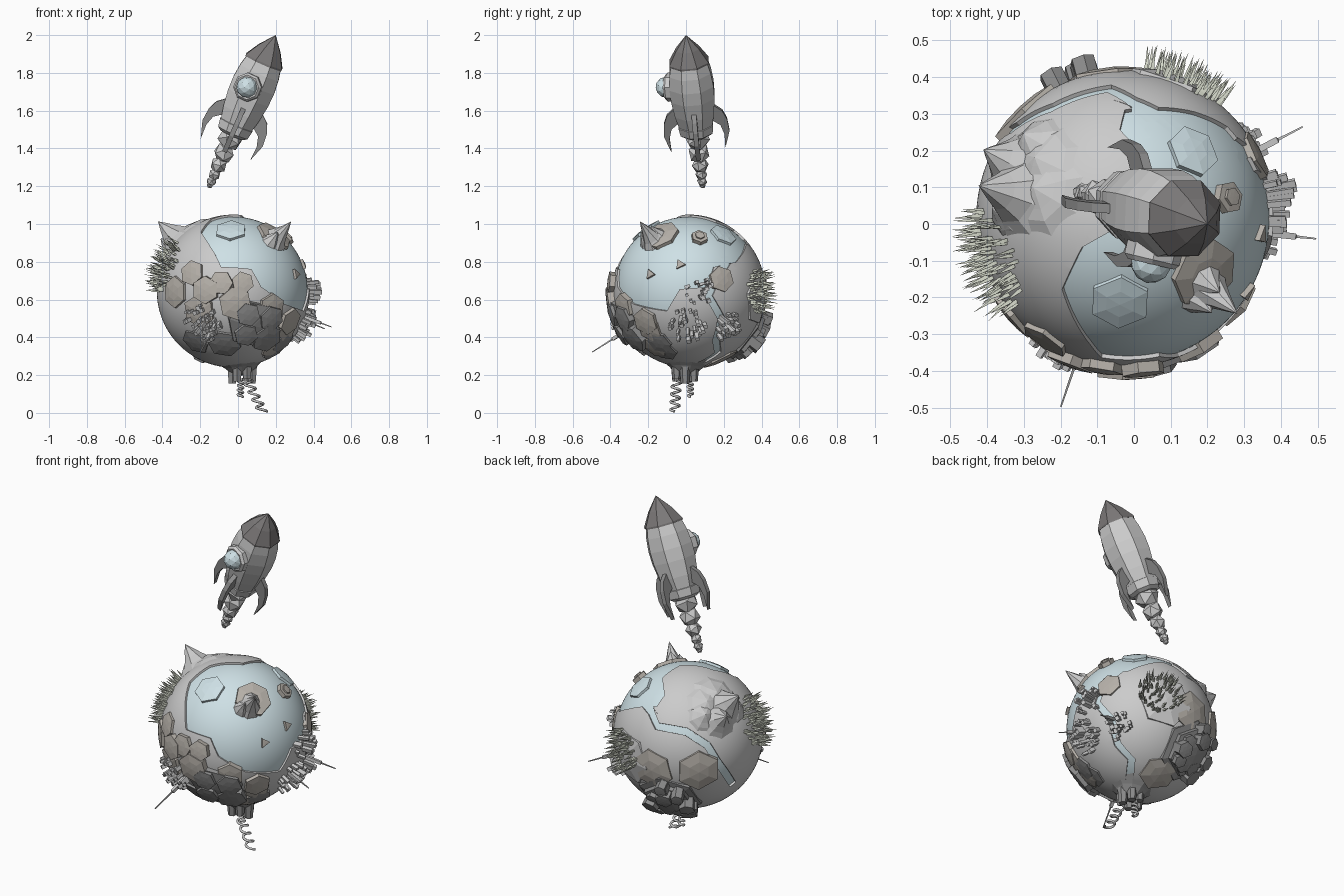
import bpy, bmesh, random
from math import sin, cos, pi, radians, atan2, sqrt
from mathutils import Vector, Matrix

if "Cube" in bpy.data.objects:
    bpy.data.objects.remove(bpy.data.objects["Cube"])

random.seed(4)
C, R = Vector((-0.025, 0.015, 0.645)), 0.405
parts = {}
BLUE, BROWN, DARK, GREEN = (.62, .75, .79), (.47, .44, .40), (.27, .27, .27), (.72, .75, .64)
LAND, NOSE = (.55, .55, .54), (.2, .19, .19)

# view: centre of planet on sheet, scale, camera azimuth, camera elevation
VIEWS = {'F': (234, 292, 189, 0, 0), 'R': (689, 292, 189, 90, 0), 'T': (1125, 219, 368, 0, 90),
         'A': (235, 730, 190, 35, 28), 'L': (692, 736, 190, 215, 28), 'B': (1142, 731, 190, 145, -28)}


def at(view, px, py):
    """Direction from the planet centre to a point seen in a view."""
    cx, cy, s, a, e = VIEWS[view]
    a, e = radians(a), radians(e)
    d = Vector((sin(a) * cos(e), -cos(a) * cos(e), sin(e)))
    r = Vector((cos(a), sin(a), 0))
    u, v = (px - cx) / s, (cy - py) / s
    return (r * u + d.cross(r) * v + d * sqrt(max(0, R * R - u * u - v * v))).normalized()


def frame(d, spin=0, h=0):
    d = Vector(d).normalized()
    return (Matrix.Translation(C + d * (R + h)) @ d.to_track_quat('Z', 'Y').to_matrix().to_4x4()
            @ Matrix.Rotation(spin, 4, 'Z'))


def mesh_of(name, color=None):
    return parts.setdefault(name, (bmesh.new(), color))[0]


def lathe(name, M, profile, n, color=None):
    """Turned n-sided solid; profile holds (radius, height), bottom to top."""
    bm, rings = mesh_of(name, color), []
    for r, h in profile:
        rings.append([bm.verts.new(M @ Vector((r * cos(2 * pi * (i + .5) / n), r * sin(2 * pi * (i + .5) / n), h)))
                      for i in range(n if r > 0 else 1)])
    for a, b in zip(rings, rings[1:]):
        for i in range(n):
            j = (i + 1) % n
            q = [a[i % len(a)], a[j % len(a)], b[j % len(b)], b[i % len(b)]]
            bm.faces.new(list(dict.fromkeys(q)))
    if len(rings[0]) > 1:
        bm.faces.new(rings[0][::-1])
    if len(rings[-1]) > 1:
        bm.faces.new(rings[-1])


def plate(name, d, r, h, color, n=6, spin=0):
    g = r * r / (2 * R)
    lathe(name, frame(d, spin), [(r, -.015 - g), (r, h - g), (r / 2, h - g / 4), (0, h)], n, color)


def scatter(d, radius, count):
    M = frame(d)
    for _ in range(count):
        t, q = random.uniform(0, 2 * pi), radius * sqrt(random.random())
        yield (M @ Vector((q * cos(t), q * sin(t), 0)) - C).normalized(), q / radius


def ribbon(path, w):
    sides = []
    for i, p in enumerate(path):
        t = path[min(i + 1, len(path) - 1)] - path[max(i - 1, 0)]
        sides.append(p.cross(t).normalized() * w)
    return ([(p + s).normalized() for p, s in zip(path, sides)]
            + [(p - s).normalized() for p, s in zip(path, sides)][::-1])


# Planet: sphere cut along the shorelines, water sunk below the land
ocean = [at(*p) for p in [
    ('T', 1082, 248), ('T', 1062, 290), ('T', 1090, 345), ('F', 222, 268), ('F', 252, 270), ('F', 262, 288),
    ('F', 285, 305), ('R', 667, 312), ('R', 680, 290), ('R', 708, 288), ('R', 714, 268), ('R', 730, 264),
    ('T', 1228, 127), ('T', 1195, 112), ('T', 1125, 110), ('T', 1120, 130), ('T', 1150, 165), ('T', 1140, 215)]]
back_river = ribbon([at('T', 1150, 122), at('T', 1112, 95)] + [at('L', *p) for p in [
    (637, 690), (652, 712), (660, 732), (690, 738), (712, 752), (722, 768), (738, 790)]], .05)
side_river = ribbon([at('R', 728, 262)] + [at('B', *p) for p in [
    (1100, 690), (1093, 708), (1108, 725), (1115, 750), (1130, 765), (1130, 788)]], .05)
waters = [ocean, back_river, side_river]


def inside(p, poly):
    if p.dot(sum(poly, Vector())) < 0:
        return False
    tan = [v - p * v.dot(p) for v in poly]
    turn = sum(atan2(p.dot(a.cross(b)), a.dot(b)) for a, b in zip(tan, tan[1:] + tan[:1]))
    return abs(turn) > pi


planet = mesh_of('planet')
bmesh.ops.create_icosphere(planet, subdivisions=5, radius=R)
for poly in waters:
    for a, b in zip(poly, poly[1:] + poly[:1]):
        reach = (a - b).length * R / 2 + .03
        mid = (a + b) / 2 * R
        fs = [f for f in planet.faces if (f.calc_center_median() - mid).length < reach]
        geom = fs + list({e for f in fs for e in f.edges}) + list({v for f in fs for v in f.verts})
        bmesh.ops.bisect_plane(planet, geom=geom, dist=1e-5, plane_co=(0, 0, 0), plane_no=a.cross(b).normalized())
wet = {f for f in planet.faces if any(inside(f.calc_center_median().normalized(), w) for w in waters)}
for f in planet.faces:
    f.smooth, f.material_index = True, int(f in wet)
shore = [e for e in planet.edges if sum(f in wet for f in e.link_faces) == 1]
walls = [[v.co.copy() for v in e.verts] for e in shore]
bmesh.ops.split_edges(planet, edges=shore)
for v in {v for f in planet.faces if f.material_index for v in f.verts}:
    v.co *= .972
for a, b in walls:
    planet.faces.new([planet.verts.new(c) for c in (a, b, b * .972, a * .972)])
bmesh.ops.translate(planet, verts=planet.verts, vec=C)

# Overlapping hexagonal rock plates: view, position, radius, height
for v, x, y, r, h in [('F', 176, 293, .085, .016), ('F', 193, 274, .07, .014), ('F', 207, 291, .075, .028),
                      ('F', 222, 284, .065, .024), ('F', 243, 284, .06, .03), ('F', 236, 304, .09, .036),
                      ('F', 200, 312, .09, .018), ('F', 272, 308, .075, .02), ('F', 290, 322, .075, .02),
                      ('R', 650, 330, .07, .014), ('R', 722, 280, .07, .009), ('R', 655, 348, .07, .012),
                      ('L', 655, 776, .12, .01), ('L', 703, 778, .12, .014), ('B', 1160, 778, .11, .01)]:
    plate('rock_plates', at(v, x, y), r, h, BROWN, 6, random.choice([0, .2, .5]))
for v, x, y, r, h in [('F', 253, 325, .135, .026), ('F', 266, 337, .085, .036), ('F', 270, 318, .07, .036),
                      ('F', 246, 333, .065, .042), ('F', 248, 314, .065, .04), ('F', 225, 345, .09, .014),
                      ('F', 283, 343, .07, .014), ('R', 665, 352, .07, .01), ('F', 196, 343, .08, .01)]:
    plate('dark_plates', at(v, x, y), r, h, DARK, 6, .3)

# Stepped basalt columns at the lower back
basalt = at('B', 1190, 754)
for r, h in [(.175, .015), (.14, .035), (.1, .055)]:
    plate('basalt_columns', basalt, r, h, DARK, 6, .2)
for d, q in scatter(basalt, .14, 13):
    plate('basalt_columns', d, random.uniform(.035, .05), random.uniform(.045, .085), DARK, 6, .2)

# Islands in the ocean, and the land shelf under the rear forest
plate('islands', at('T', 1207, 275), .1, .008, BROWN, 7)
plate('islands', at('T', 1229, 198), .045, .012, BROWN, 6)
plate('islands', at('T', 1229, 198), .026, .02, BROWN, 6)
for x, y in [(650, 275), (680, 265)]:
    plate('islands', at('R', x, y), .03, .004, BROWN, 3, 1)
plate('shallows', at('T', 1120, 305), .085, .003, BLUE, 6)
plate('shallows', at('T', 1195, 150), .075, .003, BLUE, 6)
plate('rear_shelf', at('B', 1163, 702), .15, .012, LAND, 6, .4)

# Mountains: flared faceted peaks
for x, y, z, h, r in [(-.40, .09, .37, .145, .12), (-.39, .19, .28, .105, .11), (-.30, .25, .30, .05, .1),
                      (-.30, .10, .42, .03, .13), (-.37, .03, .28, .05, .09), (-.28, .19, .37, .035, .12),
                      (.308, -.26, .37, .14, .07), (.27, -.21, .36, .07, .065), (.25, -.27, .33, .065, .055)]:
    lathe('mountains', frame((x, y, z), random.random() * 3),
          [(r * 1.1, -.03), (r * .7, .1 * h), (r * .45, .4 * h), (r * .2, .75 * h), (0, h)], 8)

# Forests of thin spikes
for d0, rad in [((-.36, -.115, .13), .15), ((.17, .38, 0), .12)]:
    for d, q in scatter(d0, rad, 100):
        tip = d + Vector([random.uniform(-.12, .12) for _ in range(3)])
        M = frame(d, h=-.01)
        M = Matrix.Translation(M.translation) @ tip.to_track_quat('Z', 'Y').to_matrix().to_4x4()
        lathe('trees', M, [(.006, 0), (.0075, .02), (0, random.uniform(.06, .095))], 4, GREEN)

# Cities of square towers with one needle each
for d0, rad, count in [(at('F', 204, 323), .1, 42), (at('R', 688, 326), .1, 28),
                       (at('R', 700, 292), .075, 18), (at('R', 726, 326), .075, 20)]:
    for d, q in scatter(d0, rad, count):
        w, h = random.uniform(.009, .016), random.uniform(.02, .045) + .045 * (1 - q)
        lathe('city_towers', frame(d, .3), [(w, -.02), (w, h)], 4)
for d0, h in [((-.175, -.515, -.325), .225), ((.52, -.055, -.19), .152), ((.485, .25, -.2), .175)]:
    lathe('city_towers', frame(d0), [(.013, -.02), (.012, .09), (.005, .095), (.003, h)], 4)

# Underside spur with hanging columns
spur = Vector((.045, -.015, -.4))
lathe('bottom_spur', frame(spur), [(.15, -.045), (.09, 0), (.065, .025), (.05, .04), (0, .045)], 10, DARK)
for i in range(6):
    a = i * pi / 3
    M = Matrix.Translation((.022 + .052 * cos(a), .052 * sin(a) - .005, .155 + .012 * (i % 3)))
    lathe('bottom_columns', M, [(.022, 0), (.032, .11)], 6, DARK)


# Coiled springs dangling below
def spring(name, a, b, r, turns):
    cu = bpy.data.curves.new(name, 'CURVE')
    cu.dimensions, cu.bevel_depth, cu.bevel_resolution = '3D', .007, 1
    sp, n = cu.splines.new('POLY'), turns * 10
    sp.points.add(n)
    for i, p in enumerate(sp.points):
        t = i / n
        c = Vector(a).lerp(Vector(b), t)
        w = 2 * pi * turns * t
        p.co = (c.x + r * cos(w), c.y + r * sin(w), c.z, 1)
    bpy.context.collection.objects.link(bpy.data.objects.new(name, cu))


spring('long_spring', (.05, -.05, .17), (.13, -.06, .0075), .024, 4)
spring('short_spring', (.015, .02, .18), (.012, .025, .085), .014, 4)

# Rocket: tip at local origin, tail along local -z
axis = Vector((.40, -.10, .91)).normalized()
xa = Vector((0, 1, 0)).cross(axis).normalized()
ya = axis.cross(xa)
ship = Matrix.Translation((.2, 0, 2)) @ Matrix((xa, ya, axis)).transposed().to_4x4()
lathe('rocket_nose', ship, [(.09, -.155), (.112, -.162), (.112, -.152), (.066, -.078), (0, 0)], 8, NOSE)
lathe('rocket_body', ship, [(.088, -.55), (.094, -.525), (.112, -.45), (.125, -.36), (.127, -.29),
                            (.119, -.215), (.104, -.155)], 8)
lathe('rocket_nozzle', ship, [(.07, -.58), (.092, -.565), (.1, -.52), (.09, -.515)], 8)

# Four swept fins
fin = [(.10, -.41), (.147, -.45), (.168, -.50), (.174, -.57), (.143, -.665), (.146, -.585), (.13, -.53), (.09, -.50)]
bm = mesh_of('rocket_fins', DARK)
for k in range(4):
    M = ship @ Matrix.Rotation(k * pi / 2, 4, 'Z')
    f = bm.faces.new([bm.verts.new(M @ Vector((r, -.013, z))) for r, z in fin])
    g = bm.faces.new([bm.verts.new(M @ Vector((r, .013, z))) for r, z in fin][::-1])
    a, b = list(f.verts), list(g.verts)[::-1]
    for i in range(len(fin)):
        j = (i + 1) % len(fin)
        bm.faces.new((a[j], a[i], b[i], b[j]))

# Porthole frame and glass dome
port = (ship @ Matrix.Translation((0, 0, -.302)) @ Matrix.Rotation(radians(-12), 4, 'Z')
        @ Matrix.Rotation(pi / 2, 4, 'X'))
lathe('porthole_frame', port, [(.077, .09), (.077, .13), (.065, .143), (.05, .14)], 8)
bmesh.ops.create_icosphere(mesh_of('porthole_glass', BLUE), subdivisions=2, radius=.056,
                           matrix=port @ Matrix.Translation((0, 0, .14)))

# Exhaust puffs shrinking toward the tail
for s, r in [(.60, .07), (.685, .058), (.755, .046), (.81, .033), (.85, .028), (.872, .018)]:
    bmesh.ops.create_icosphere(mesh_of('exhaust_puffs'), subdivisions=1, radius=r,
                               matrix=ship @ Matrix.Translation((0, 0, -s)) @ Matrix.Rotation(s * 20, 4, 'X'))


def material(name, c):
    m = bpy.data.materials.new(name)
    m.diffuse_color = (*c, 1)
    m.use_nodes = True
    m.node_tree.nodes["Principled BSDF"].inputs["Base Color"].default_value = m.diffuse_color
    return m


# Turn every part into an object
for name, (bm, color) in parts.items():
    if name != 'planet':
        bmesh.ops.recalc_face_normals(bm, faces=bm.faces)
    me = bpy.data.meshes.new(name)
    bm.to_mesh(me)
    ob = bpy.data.objects.new(name, me)
    bpy.context.collection.objects.link(ob)
    if name == 'planet':
        me.materials.append(material('land', LAND))
        me.materials.append(material('water', BLUE))
        bpy.context.view_layer.objects.active = ob
        ob.select_set(True)
        bpy.ops.object.shade_smooth_by_angle(angle=radians(30))
        ob.select_set(False)
    elif color:
        me.materials.append(material(name, color))
